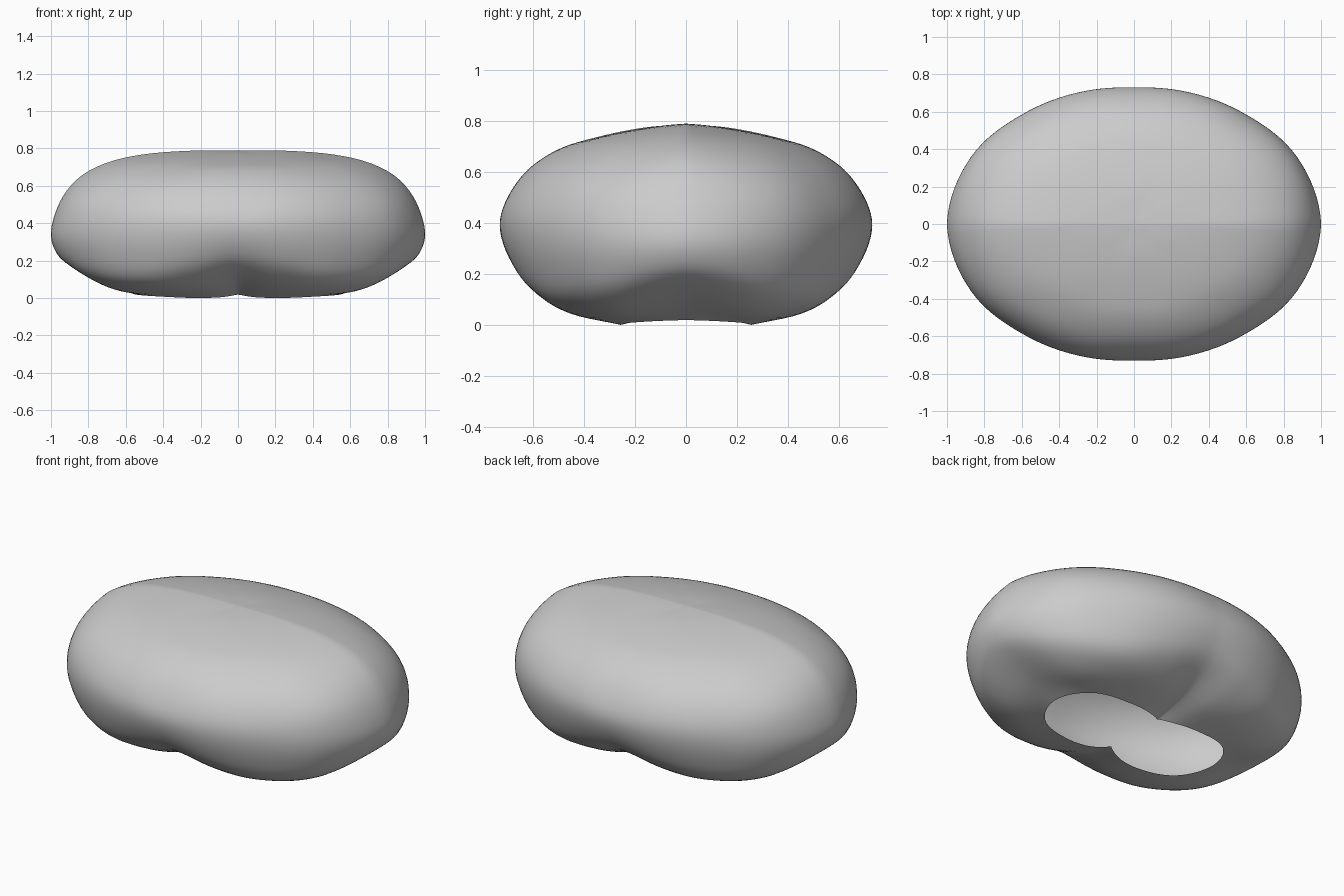
import bpy, bmesh, math
from mathutils import Vector

if "Cube" in bpy.data.objects:
    bpy.data.objects.remove(bpy.data.objects["Cube"])

# Half-sections (radius, height) from crown to opening rim, at 0, 22.5, 45, 67.5, 90 degrees
SECTIONS = [
    [(0, .79), (.25, .789), (.5, .77), (.7, .725), (.85, .645), (.95, .52), (1, .36), (.975, .25), (.9, .175), (.74, .09), (.55, .02)],
    [(0, .79), (.23, .782), (.47, .752), (.66, .703), (.81, .62), (.905, .51), (.942, .37), (.92, .24), (.85, .125), (.7, .045), (.5, .012)],
    [(0, .79), (.2, .776), (.42, .742), (.58, .693), (.72, .61), (.805, .50), (.835, .38), (.81, .24), (.74, .11), (.6, .042), (.36, .002)],
    [(0, .79), (.19, .772), (.38, .735), (.53, .687), (.655, .605), (.735, .50), (.763, .385), (.73, .25), (.655, .14), (.5, .055), (.26, .005)],
    [(0, .79), (.18, .773), (.36, .735), (.5, .69), (.62, .61), (.70, .50), (.73, .39), (.695, .27), (.61, .17), (.43, .08), (.19, .02)],
]
# How strongly the surface creases where mirrored, per section point (0 = smooth)
CREASE_X = [1, 1, 1, .8, .6, .45, .35, .15, .1, .1, .1]
CREASE_Y = [.3, .3, .3, .25, .2, .2, .2, .15, .1, .3, .9]


def spline(points, steps, k0=1, k1=1):
    """Smooth curve through points; each end is mirrored (0) or extrapolated (1)."""
    p = [Vector(q) for q in points]
    first = p[1].lerp(2 * p[0] - p[1], k0)
    last = p[-2].lerp(2 * p[-1] - p[-2], k1)
    p = [first] + p + [last]
    out = []
    for i in range(1, len(p) - 2):
        a, b, c, d = p[i - 1:i + 3]
        for k in range(steps):
            t = k / steps
            out.append(.5 * (2 * b + (c - a) * t + (2 * a - 5 * b + 4 * c - d) * t * t
                             + (3 * b - a - 3 * c + d) * t ** 3))
    return out + [p[-2]]


def crease(values, i, steps=5):
    j = min(i // steps, len(values) - 2)
    t = i / steps - j
    return values[j] * (1 - t) + values[j + 1] * t


# Dense quarter grid: along each section, then around the axis
meridians = [spline(s, 5) for s in SECTIONS]
rings = [spline(r, 8, crease(CREASE_X, i), crease(CREASE_Y, i))
         for i, r in enumerate(zip(*meridians))]
bm = bmesh.new()
grid = []
for ring in rings:
    n = len(ring) - 1
    row = []
    for j, (r, z) in enumerate(ring):
        a = j / n * math.pi / 2
        row.append(bm.verts.new((r * math.cos(a), r * math.sin(a), z)))
    grid.append(row)
for r0, r1 in zip(grid, grid[1:]):
    for j in range(len(r0) - 1):
        bm.faces.new((r0[j], r1[j], r1[j + 1], r0[j + 1]))

# Mirror the quarter across both axes and weld the seams
for axis in (0, 1):
    dup = bmesh.ops.duplicate(bm, geom=bm.verts[:] + bm.edges[:] + bm.faces[:])["geom"]
    for v in dup:
        if isinstance(v, bmesh.types.BMVert):
            v.co[axis] *= -1
    bmesh.ops.reverse_faces(bm, faces=[f for f in dup if isinstance(f, bmesh.types.BMFace)])
bmesh.ops.remove_doubles(bm, verts=bm.verts[:], dist=.0004)
bmesh.ops.recalc_face_normals(bm, faces=bm.faces[:])
low = min(v.co.z for v in bm.verts)
for v in bm.verts:
    v.co.z -= low
top = max(bm.faces, key=lambda f: f.calc_center_median().z)
if top.normal.z < 0:
    bmesh.ops.reverse_faces(bm, faces=bm.faces[:])

# Open-bottomed rounded shell
mesh = bpy.data.meshes.new("rounded_shell")
bm.to_mesh(mesh)
bm.free()
shell = bpy.data.objects.new("rounded_shell", mesh)
bpy.context.collection.objects.link(shell)
bpy.context.view_layer.objects.active = shell
shell.select_set(True)
bpy.ops.object.shade_smooth_by_angle(angle=math.radians(40))
